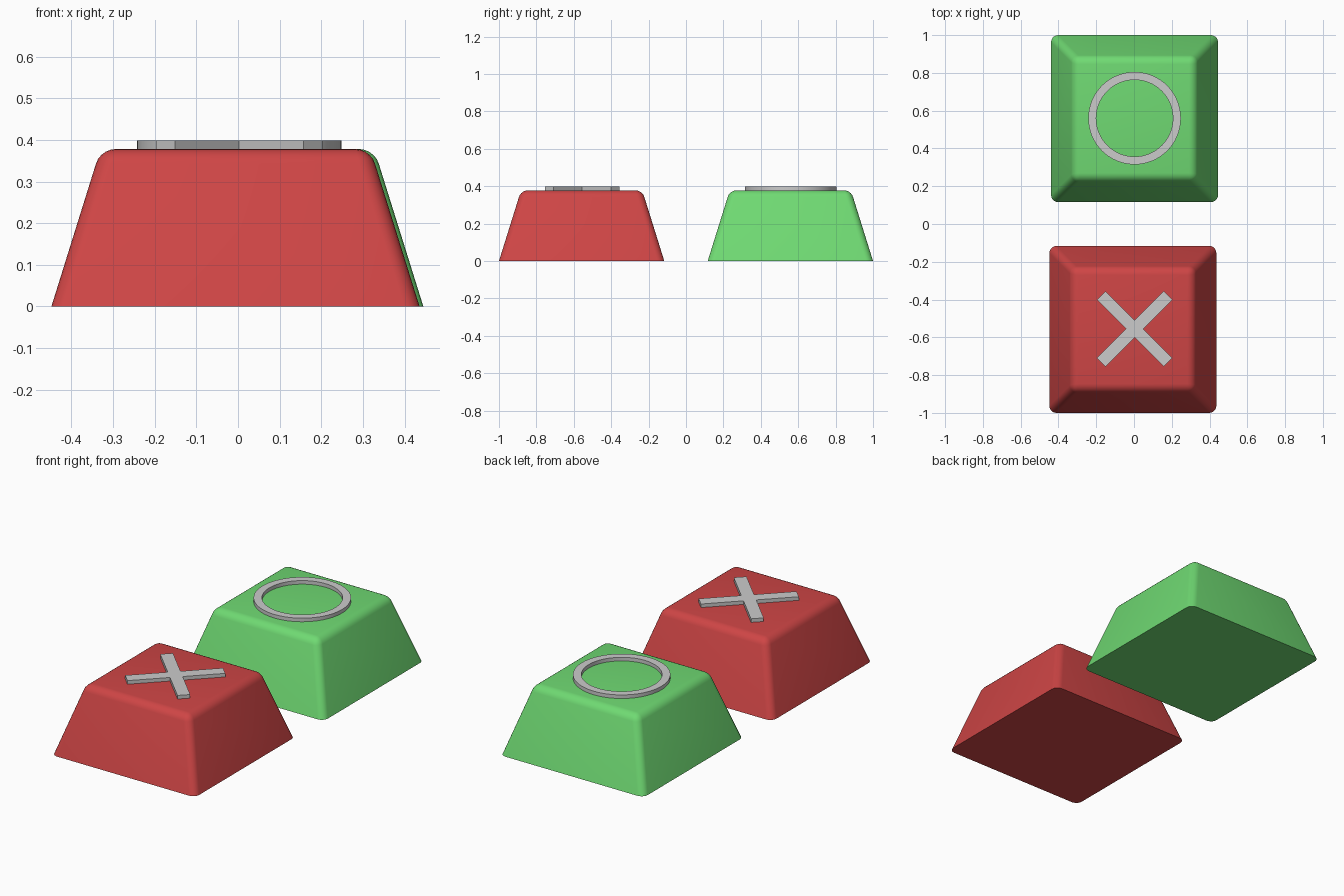
import bpy, bmesh, math
from mathutils import Vector

if "Cube" in bpy.data.objects:
    bpy.data.objects.remove(bpy.data.objects["Cube"])

TOP = 0.378      # height of the key's top face
MARK_TOP = 0.398  # height of the raised symbols


def material(name, color):
    m = bpy.data.materials.new(name)
    m.diffuse_color = (*color, 1)
    m.use_nodes = True
    m.node_tree.nodes["Principled BSDF"].inputs["Base Color"].default_value = m.diffuse_color
    return m


def finish(bm, name, loc, mat=None, smooth=True):
    bmesh.ops.recalc_face_normals(bm, faces=bm.faces)
    me = bpy.data.meshes.new(name)
    bm.to_mesh(me)
    bm.free()
    ob = bpy.data.objects.new(name, me)
    ob.location = loc
    bpy.context.collection.objects.link(ob)
    if mat:
        me.materials.append(mat)
    if smooth:
        bpy.ops.object.select_all(action='DESELECT')
        ob.select_set(True)
        bpy.context.view_layer.objects.active = ob
        bpy.ops.object.shade_smooth_by_angle(angle=math.radians(35))
    return ob


def keycap(name, x, y, mat, base=0.442, top=0.324, radius=0.036):
    # tapered block, rounded everywhere except around the flat base
    bm = bmesh.new()
    bmesh.ops.create_cube(bm, size=2)
    for v in bm.verts:
        up = v.co.z > 0
        h = top if up else base
        v.co = Vector((v.co.x * h, v.co.y * h, TOP if up else 0))
    edges = [e for e in bm.edges if any(v.co.z > 0.1 for v in e.verts)]
    bmesh.ops.bevel(bm, geom=edges, offset=radius, offset_type='OFFSET',
                    segments=5, profile=0.5, affect='EDGES')
    return finish(bm, name, (x, y, 0), mat)


def extrude_up(bm, faces, height):
    res = bmesh.ops.extrude_face_region(bm, geom=faces)
    bmesh.ops.translate(bm, vec=(0, 0, height),
                        verts=[g for g in res['geom'] if isinstance(g, bmesh.types.BMVert)])


def ring(name, x, y, outer=0.245, inner=0.203, n=64):
    bm = bmesh.new()
    loops = [[bm.verts.new((r * math.cos(2 * math.pi * i / n),
                            r * math.sin(2 * math.pi * i / n), 0)) for i in range(n)]
             for r in (outer, inner)]
    o, k = loops
    faces = [bm.faces.new((o[i], o[(i + 1) % n], k[(i + 1) % n], k[i])) for i in range(n)]
    extrude_up(bm, faces, MARK_TOP - TOP)
    return finish(bm, name, (x, y, TOP))


def cross(name, x, y, length=0.25, half=0.0325):
    # one arm outline turned four times
    bm = bmesh.new()
    verts = []
    for q in range(4):
        a = math.pi / 4 + q * math.pi / 2
        c, s = math.cos(a), math.sin(a)
        for u, v in ((length, -half), (length, half), (half, half)):
            verts.append(bm.verts.new((u * c - v * s, u * s + v * c, 0)))
    extrude_up(bm, [bm.faces.new(verts)], MARK_TOP - TOP)
    return finish(bm, name, (x, y, TOP), smooth=False)


# keys
keycap("green_key", 0.003, 0.558, material("green", (0.16, 0.70, 0.17)))
keycap("red_key", -0.006, -0.558, material("red", (0.62, 0.06, 0.06)))

# raised symbols
ring("circle_mark", 0.003, 0.56)
cross("cross_mark", 0.003, -0.555)
